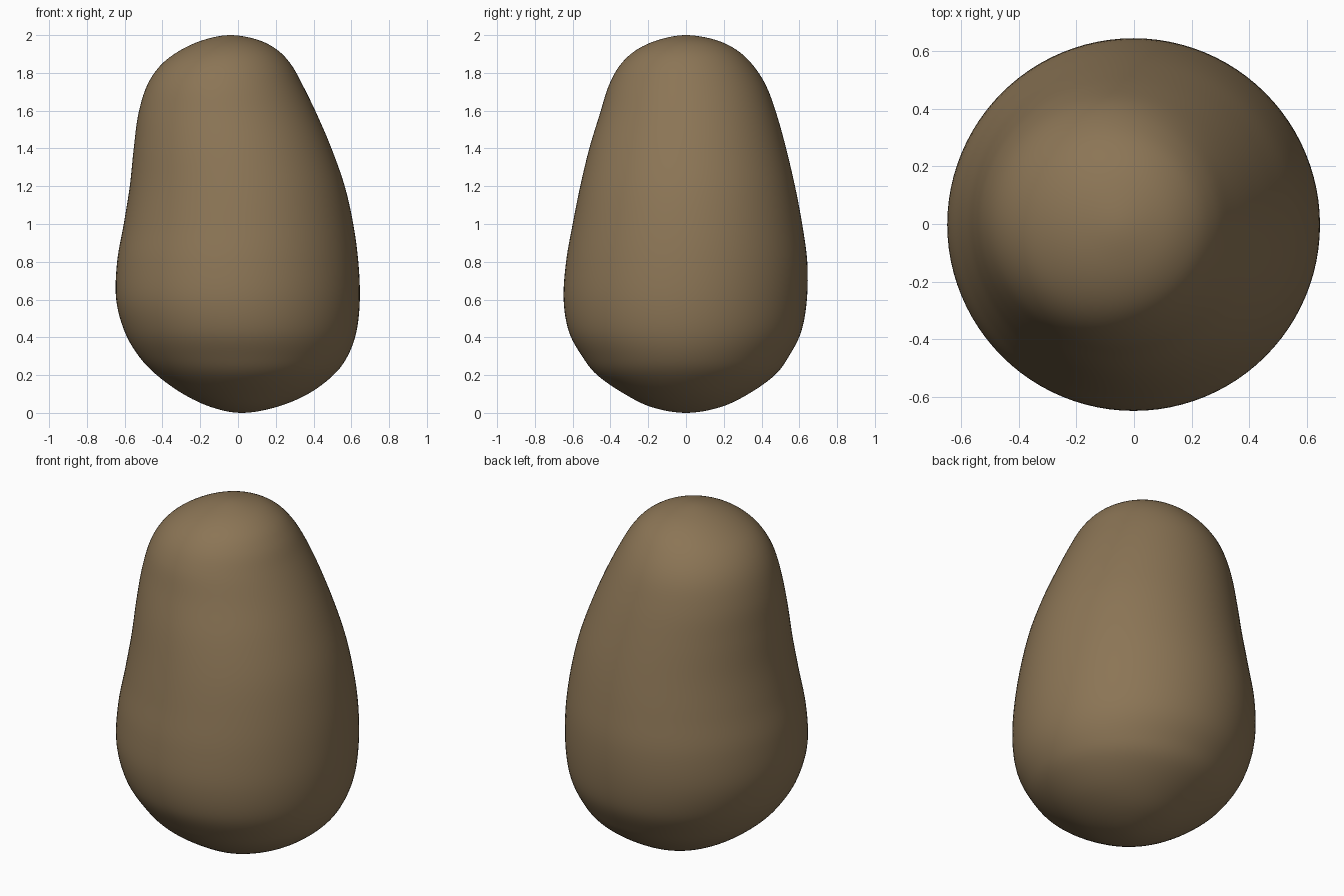
import bpy, bmesh, math

if "Cube" in bpy.data.objects:
    bpy.data.objects.remove(bpy.data.objects["Cube"])

SEGMENTS = 96   # points around each ring
STEPS = 6       # rings between two profile rows

# Profile rows: height, left x, right x, front y, back y
ROWS = [
    (0.00, 0.02, 0.02, 0.00, 0.00),
    (0.03, -0.14, 0.20, -0.18, 0.18),
    (0.10, -0.29, 0.37, -0.325, 0.33),
    (0.20, -0.43, 0.505, -0.47, 0.47),
    (0.30, -0.525, 0.58, -0.55, 0.545),
    (0.43, -0.60, 0.627, -0.62, 0.61),
    (0.60, -0.645, 0.645, -0.648, 0.64),
    (0.80, -0.64, 0.637, -0.635, 0.642),
    (1.00, -0.605, 0.61, -0.60, 0.615),
    (1.20, -0.573, 0.565, -0.56, 0.577),
    (1.40, -0.552, 0.495, -0.512, 0.53),
    (1.58, -0.528, 0.418, -0.457, 0.48),
    (1.73, -0.483, 0.345, -0.41, 0.425),
    (1.84, -0.41, 0.284, -0.35, 0.355),
    (1.92, -0.305, 0.21, -0.265, 0.27),
    (1.975, -0.18, 0.105, -0.145, 0.155),
    (2.00, -0.04, -0.04, 0.00, 0.00),
]


def mirrored(row):
    """Row carried past a pole, so the ends close smoothly."""
    z, l, r, f, b = row
    return (z, r, l, b, f)


def spline(p0, p1, p2, p3, t):
    return [0.5 * (2 * b + (c - a) * t + (2 * a - 5 * b + 4 * c - d) * t * t
                   + (3 * b - a - 3 * c + d) * t ** 3)
            for a, b, c, d in zip(p0, p1, p2, p3)]


# Smoothly interpolated rings
pts = [mirrored(ROWS[1])] + ROWS + [mirrored(ROWS[-2])]
rings = []
for i in range(1, len(pts) - 2):
    for s in range(STEPS):
        rings.append(spline(*pts[i - 1:i + 3], s / STEPS))
rings = rings[1:]

# Boulder body lofted through the rings
bm = bmesh.new()
loops = []
for z, l, r, f, b in rings:
    cx, rx, cy, ry = (l + r) / 2, (r - l) / 2, (f + b) / 2, (b - f) / 2
    loops.append([bm.verts.new((cx + rx * math.cos(a), cy + ry * math.sin(a), z))
                  for a in (math.tau * k / SEGMENTS for k in range(SEGMENTS))])
for lo, hi in zip(loops, loops[1:]):
    for k in range(SEGMENTS):
        n = (k + 1) % SEGMENTS
        bm.faces.new((lo[k], lo[n], hi[n], hi[k]))

# Poles
for row, loop in ((ROWS[0], loops[0]), (ROWS[-1], loops[-1])):
    tip = bm.verts.new((row[1], row[3], row[0]))
    for k in range(SEGMENTS):
        bm.faces.new((tip, loop[k], loop[(k + 1) % SEGMENTS]))
bmesh.ops.recalc_face_normals(bm, faces=bm.faces)
for face in bm.faces:
    face.smooth = True

mesh = bpy.data.meshes.new("boulder")
bm.to_mesh(mesh)
bm.free()
boulder = bpy.data.objects.new("boulder", mesh)
bpy.context.collection.objects.link(boulder)

# Single earthy brown
brown = bpy.data.materials.new("earthy brown")
brown.diffuse_color = (0.26, 0.178, 0.092, 1.0)
brown.use_nodes = True
brown.node_tree.nodes["Principled BSDF"].inputs["Base Color"].default_value = brown.diffuse_color
mesh.materials.append(brown)
